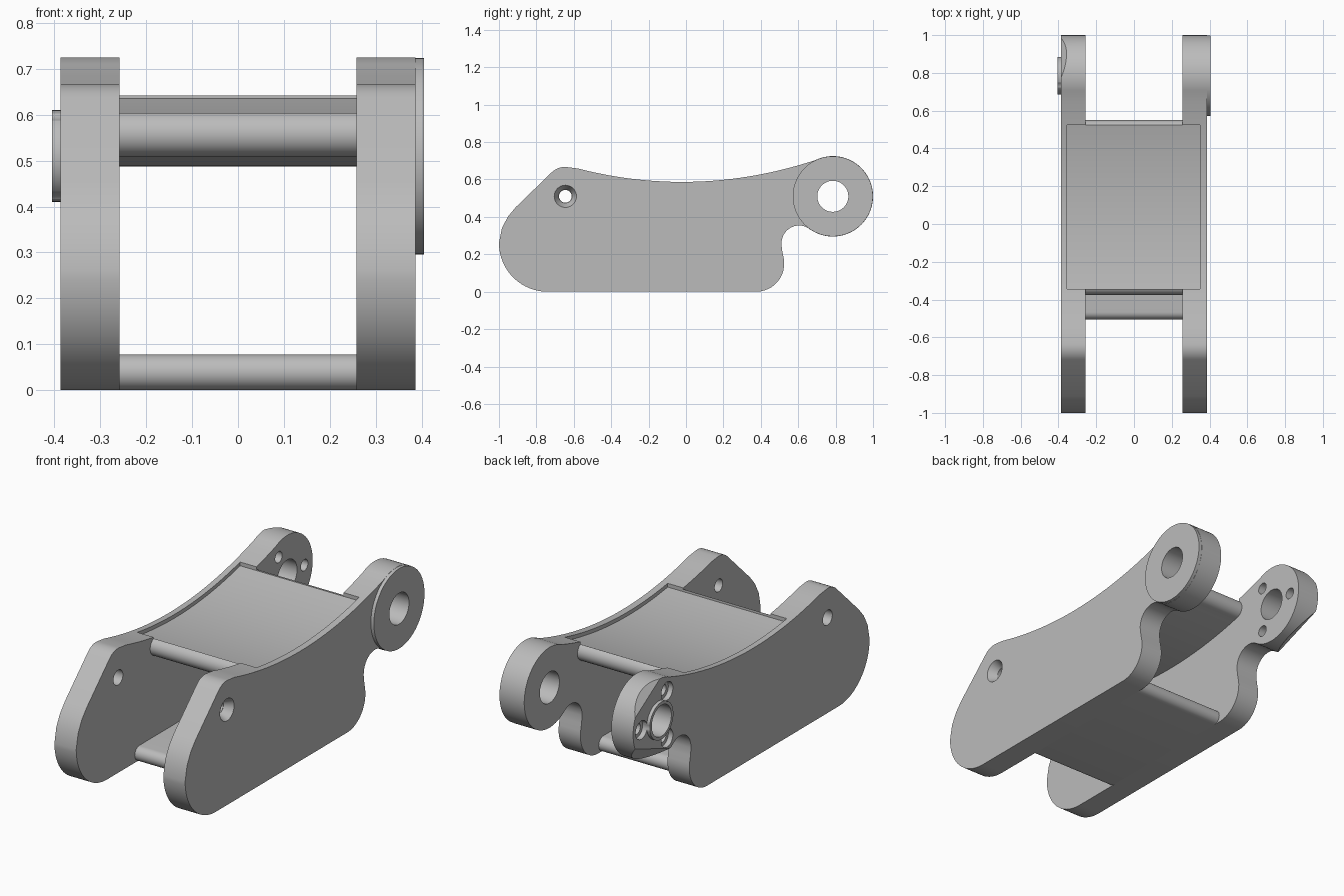
import bpy, bmesh
from math import cos, sin, radians, pi
from mathutils import Matrix, Vector

old = bpy.data.objects.get("Cube")
if old:
    bpy.data.objects.remove(old, do_unlink=True)

grey = bpy.data.materials.new("plain_grey")
grey.use_nodes = True
COLOR = (0.5, 0.5, 0.5, 1)
grey.diffuse_color = COLOR
grey.node_tree.nodes["Principled BSDF"].inputs["Base Color"].default_value = COLOR

INNER, OUTER, PROUD = 0.258, 0.387, 0.405
EYE = (0.785, 0.51)
EYE_R = 0.215
PIN = (-0.645, 0.51)


def make_object(name, bm):
    bmesh.ops.recalc_face_normals(bm, faces=bm.faces[:])
    mesh = bpy.data.meshes.new(name)
    bm.to_mesh(mesh)
    bm.free()
    mesh.materials.append(grey)
    obj = bpy.data.objects.new(name, mesh)
    bpy.context.collection.objects.link(obj)
    return obj


def extrude_x(name, profile, x0, x1):
    """Solid from a (y, z) outline, extruded between two x positions."""
    bm = bmesh.new()
    face = bm.faces.new([bm.verts.new((x0, y, z)) for y, z in profile])
    out = bmesh.ops.extrude_face_region(bm, geom=[face])
    moved = [v for v in out["geom"] if isinstance(v, bmesh.types.BMVert)]
    bmesh.ops.translate(bm, verts=moved, vec=(x1 - x0, 0, 0))
    return make_object(name, bm)


def cylinder_x(name, center, x0, x1, r0, r1=None, sides=48):
    """Cylinder or cone along x; r0 is the radius at x0."""
    bm = bmesh.new()
    bmesh.ops.create_cone(
        bm, cap_ends=True, segments=sides, radius1=r0,
        radius2=r0 if r1 is None else r1, depth=x1 - x0,
        matrix=Matrix.Translation(((x0 + x1) / 2, *center)) @ Matrix.Rotation(pi / 2, 4, "Y"))
    return make_object(name, bm)


def boolean(obj, tool, operation="DIFFERENCE", keep=False):
    tool.hide_render = True
    mod = obj.modifiers.new("cut", "BOOLEAN")
    mod.operation = operation
    mod.solver = "EXACT"
    mod.object = tool
    bpy.context.view_layer.objects.active = obj
    bpy.ops.object.modifier_apply(modifier=mod.name)
    if not keep:
        bpy.data.objects.remove(tool, do_unlink=True)


def arc(center, r, a0, a1, n):
    angles = [radians(a0 + (a1 - a0) * i / n) for i in range(n + 1)]
    return [(center[0] + r * cos(a), center[1] + r * sin(a)) for a in angles]


def top_z(y):
    return 0.587 + 0.23 * (y + 0.02) ** 2


def top_curve(y0, y1, offset=0.0, n=28):
    ys = [y0 + (y1 - y0) * i / n for i in range(n + 1)]
    return [(y, top_z(y) + offset) for y in ys]


# Side plate outline, counter-clockwise from the lower front
outline = arc((0.375, 0.15), 0.15, -90, 10, 12)
outline += [(0.515, 0.215), (0.51, 0.255)]
outline += arc((0.605, 0.26), 0.094, 172, 62, 12)
outline += arc(EYE, EYE_R, -125, 111, 56)
outline += top_curve(0.69, -0.58)
outline += arc((-0.648, 0.567), 0.1, 80, 135, 8)
outline += [(-0.91, 0.452), (-0.952, 0.402), (-0.984, 0.34)]
outline += arc((-0.74, 0.26), 0.26, 180, 270, 20)

right_plate = extrude_x("right_side_plate", outline, -OUTER, -INNER)
left_plate = extrude_x("left_side_plate", outline, INNER, OUTER)

# Raised pads around the eyes
boolean(left_plate, cylinder_x("eye_disc", EYE, OUTER - 0.02, PROUD, EYE_R - 0.001, sides=96), "UNION")
boolean(right_plate, cylinder_x("eye_boss", EYE, -PROUD, -OUTER + 0.02, 0.1), "UNION")

# Slanted flats on the outer rim of the right eye: angle, face distance, depth at rim
for angle, dist, depth in ((58, 0.176, 0.03), (-70, 0.145, 0.075)):
    radial = Vector((0, cos(radians(angle)), sin(radians(angle))))
    along = radial.cross(Vector((1, 0, 0)))
    middle = Vector((-OUTER, *EYE)) + radial * dist
    slope = Vector((depth, 0, 0)) + radial * (EYE_R - dist)
    bm = bmesh.new()
    ends = []
    for side in (-0.18, 0.18):
        tri = (middle - slope * 0.3, middle + slope * 1.5,
               middle + radial * 0.12 + Vector((-0.1, 0, 0)))
        ends.append([bm.verts.new(p + along * side) for p in tri])
    bm.faces.new(ends[0])
    bm.faces.new(ends[1])
    for i in range(3):
        j = (i + 1) % 3
        bm.faces.new((ends[0][i], ends[0][j], ends[1][j], ends[1][i]))
    boolean(right_plate, make_object("flat_cutter", bm))

# Eye and pin bores
for plate, sign in ((right_plate, -1), (left_plate, 1)):
    lo, hi = sorted((sign * 0.2, sign * 0.45))
    boolean(plate, cylinder_x("eye_bore", EYE, lo, hi, 0.083))
    boolean(plate, cylinder_x("pin_bore", PIN, lo, hi, 0.034 if sign > 0 else 0.04, sides=32))
boolean(left_plate, cylinder_x("pin_countersink", PIN, 0.34, 0.40, 0.036, 0.066, 32))

# Three counterbored screw holes in the right eye
for angle in (0, 120, 240):
    spot = (EYE[0] + 0.145 * cos(radians(angle)), EYE[1] + 0.145 * sin(radians(angle)))
    boolean(right_plate, cylinder_x("screw_bore", spot, -0.45, -0.2, 0.03, sides=24))
    boolean(right_plate, cylinder_x("screw_head_bore", spot, -0.45, -0.36, 0.049, sides=32))

# Curved top panel with rounded ends
R = 0.05
front, back = -0.375 + R, 0.55 - R
panel = top_curve(front, back)
panel += arc((back, top_z(back) - R), R, 78, -78, 10)
panel += top_curve(back, front, -2 * R)
panel += arc((front, top_z(front) - R), R, 262, 98, 10)
top_panel = extrude_x("top_panel", panel, -INNER, INNER)

# Shallow pocket across the panel and both plates
pocket = top_curve(-0.345, 0.525, -0.02) + top_curve(0.525, -0.345, 0.1)
cutter = extrude_x("pocket_cutter", pocket, -0.355, 0.35)
for part in (right_plate, left_plate, top_panel):
    boolean(part, cutter, keep=True)
bpy.data.objects.remove(cutter, do_unlink=True)

# Flat bottom panel with rounded ends
r = 0.039
floor = arc((0.37 - r, r), r, -90, 90, 12) + arc((-0.505 + r, r), r, 90, 270, 12)
bottom_panel = extrude_x("bottom_panel", floor, -INNER, INNER)

# Smooth curved walls, sharp rims
for part in (right_plate, left_plate, top_panel, bottom_panel):
    bpy.ops.object.select_all(action="DESELECT")
    part.select_set(True)
    bpy.context.view_layer.objects.active = part
    bpy.ops.object.shade_smooth_by_angle(angle=radians(30))
